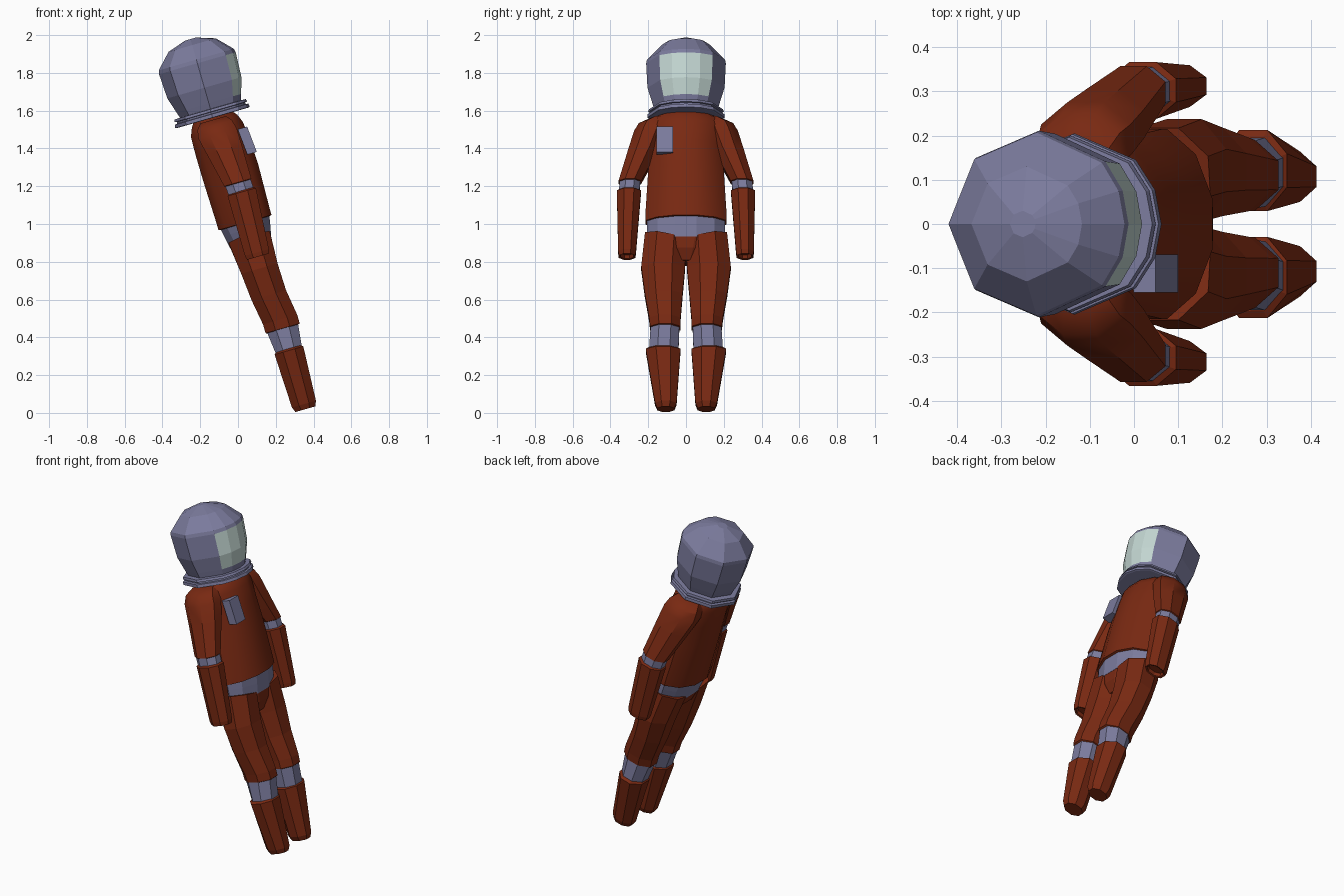
import bpy, bmesh, math
from mathutils import Vector

TILT = math.radians(16)
C, S = math.cos(TILT), math.sin(TILT)


def material(name, rgb):
    m = bpy.data.materials.new(name)
    m.diffuse_color = (*rgb, 1)
    return m


SUIT = material("rust_red", (0.19, 0.022, 0.006))
GREY = material("lavender_grey", (0.20, 0.20, 0.34))
GLASS = material("pale_glass", (0.55, 0.68, 0.65))


def place(u, y, w):
    """Body space (u forward, w up the spine) to the leaning world pose."""
    return Vector((u * C - w * S, y, 0.992 + u * S + w * C))


def polygon(n):
    """Angles of an n-gon whose flats lie on the axes."""
    return [(i + 0.5) * 2 * math.pi / n for i in range(n)], 1 / math.cos(math.pi / n)


def loft(name, rings, mats, side=1, n=8, angles=None, rule=None, smooth=False):
    """Skin rings of (w, centre u, centre y, half u, half y, lift per |y|)."""
    angs, f = (angles, 1) if angles else polygon(n)
    bm = bmesh.new()
    loops = []
    for w, cu, cy, hu, hy, *k in rings:
        loop = []
        for a in angs:
            y = cy + hy * f * math.sin(a)
            lift = k[0] * abs(y) if k else 0
            loop.append(bm.verts.new(place(cu + hu * f * math.cos(a), side * y, w + lift)))
        loops.append(loop)
    m = len(angs)
    for r in range(len(loops) - 1):
        for i in range(m):
            j = (i + 1) % m
            face = bm.faces.new((loops[r][i], loops[r][j], loops[r + 1][j], loops[r + 1][i]))
            if rule:
                face.material_index = rule(r, i)
    bm.faces.new(loops[0])
    bm.faces.new(loops[-1])
    bmesh.ops.recalc_face_normals(bm, faces=bm.faces)
    me = bpy.data.meshes.new(name)
    bm.to_mesh(me)
    bm.free()
    ob = bpy.data.objects.new(name, me)
    bpy.context.collection.objects.link(ob)
    for mat in mats:
        me.materials.append(mat)
    if smooth:
        bpy.ops.object.select_all(action='DESELECT')
        ob.select_set(True)
        bpy.context.view_layer.objects.active = ob
        bpy.ops.object.shade_smooth_by_angle(angle=math.radians(35))
    return ob


# Helmet: octagonal at the back, finer at the front, visor faces by rule
HEAD = [math.radians(a) for a in (-42, -21, 0, 21, 42, 90, 135, 180, 225, 270)]
loft("helmet", [(w, 0.03, 0, r, r) for w, r in
                ((0.61, 0.16), (0.665, 0.178), (0.75, 0.204), (0.885, 0.211),
                 (0.905, 0.207), (0.985, 0.13), (1.018, 0.03))],
     [GREY, GLASS], angles=HEAD, rule=lambda r, i: int(r in (1, 2) and i < 4))

# Stepped collar ring
COLLAR = [math.radians(a) for a in (-45, -22, 0, 22, 45, 90, 135, 180, 225, 270)]
loft("collar_ring", [(w, 0.028, 0, r, r) for w, r in
                     ((0.585, 0.195), (0.587, 0.205), (0.605, 0.203), (0.607, 0.188),
                      (0.616, 0.188), (0.618, 0.2), (0.632, 0.196), (0.634, 0.15))],
     [GREY], angles=COLLAR)

# Torso
loft("torso", [(0.0, 0.04, 0, 0.125, 0.195), (0.005, 0.04, 0, 0.146, 0.215),
               (0.04, 0.04, 0, 0.146, 0.215), (0.28, 0.04, 0, 0.152, 0.2),
               (0.42, 0.037, 0, 0.15, 0.19), (0.52, 0.033, 0, 0.143, 0.2),
               (0.565, 0.033, 0, 0.125, 0.19), (0.598, 0.03, 0, 0.1, 0.13),
               (0.62, 0.03, 0, 0.08, 0.1)], [SUIT], n=12, smooth=True)

# Belt, dipping in the middle, and the pelvis under it
loft("belt", [(-0.115, 0.04, 0, 0.113, 0.205, 0.2), (-0.05, 0.04, 0, 0.125, 0.207, 0.1),
              (0.015, 0.04, 0, 0.136, 0.208)], [GREY], n=12)
loft("pelvis", [(-0.22, 0.045, 0, 0.06, 0.08), (-0.16, 0.04, 0, 0.1, 0.14),
                (-0.11, 0.04, 0, 0.112, 0.18, 0.2)], [SUIT], n=12)

# Chest plate
loft("chest_plate", [(0.347, 0.177, -0.112, 0.026, 0.043),
                     (0.49, 0.165, -0.112, 0.026, 0.043)], [GREY], n=4)

for side, tag in ((1, "left"), (-1, "right")):
    # Arms
    loft(tag + "_upper_arm", [(0.21, 0.062, 0.297, 0.06, 0.045), (0.22, 0.062, 0.297, 0.075, 0.06),
                              (0.4, 0.042, 0.225, 0.095, 0.08), (0.5, 0.03, 0.19, 0.105, 0.085),
                              (0.545, 0.028, 0.175, 0.095, 0.075),
                              (0.575, 0.028, 0.14, 0.07, 0.05)], [SUIT], side, smooth=True)
    loft(tag + "_elbow_band", [(0.15, 0.066, 0.302, 0.068, 0.054),
                               (0.225, 0.062, 0.296, 0.07, 0.055)], [GREY], side)
    loft(tag + "_forearm", [(-0.165, 0.057, 0.312, 0.045, 0.03), (-0.185, 0.057, 0.312, 0.05, 0.035),
                            (-0.188, 0.057, 0.312, 0.06, 0.044), (-0.165, 0.057, 0.312, 0.066, 0.047),
                            (0.165, 0.068, 0.302, 0.078, 0.064),
                            (0.175, 0.068, 0.302, 0.06, 0.048)], [SUIT], side)
    # Legs
    loft(tag + "_thigh", [(-0.6, 0.077, 0.11, 0.07, 0.06), (-0.588, 0.077, 0.11, 0.094, 0.08),
                          (-0.54, 0.077, 0.112, 0.094, 0.083), (-0.4, 0.055, 0.118, 0.095, 0.1),
                          (-0.25, 0.046, 0.121, 0.1, 0.116), (-0.105, 0.04, 0.108, 0.113, 0.109, 0.2)],
         [SUIT], side)
    loft(tag + "_knee_band", [(-0.72, 0.077, 0.118, 0.07, 0.078),
                              (-0.58, 0.077, 0.111, 0.086, 0.076)], [GREY], side)
    loft(tag + "_shin", [(-1.033, 0.075, 0.107, 0.055, 0.045), (-1.005, 0.075, 0.107, 0.066, 0.057),
                         (-0.71, 0.077, 0.121, 0.079, 0.092),
                         (-0.7, 0.077, 0.121, 0.066, 0.076)], [SUIT], side)
